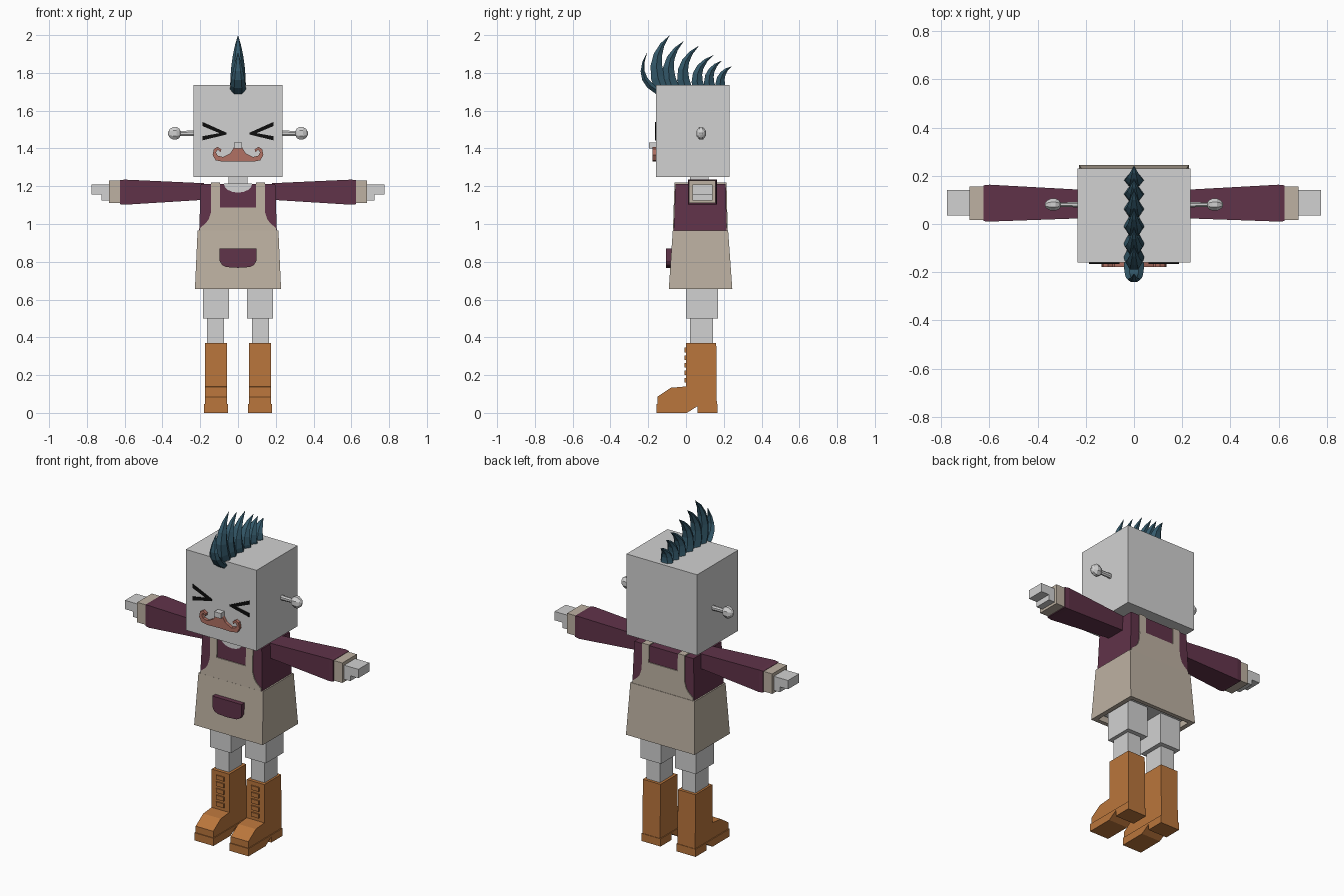
import bpy, bmesh, math
from mathutils import Vector

cube = bpy.data.objects.get("Cube")
if cube:
    bpy.data.objects.remove(cube, do_unlink=True)


def material(name, rgb):
    m = bpy.data.materials.new(name)
    m.use_nodes = True
    m.diffuse_color = (*rgb, 1)
    m.node_tree.nodes["Principled BSDF"].inputs["Base Color"].default_value = (*rgb, 1)
    return m


SKIN = material("pale_grey", (0.64, 0.64, 0.64))
APRON = material("beige", (0.51, 0.44, 0.36))
SHIRT = material("plum", (0.118, 0.033, 0.067))
HAIR = material("dark_teal", (0.034, 0.10, 0.145))
BOOT = material("tan_leather", (0.49, 0.18, 0.045))
TACHE = material("dusty_pink", (0.44, 0.165, 0.125))
BLACK = material("black", (0.004, 0.004, 0.004))


def loft(name, rings, mat, side=1):
    """Skin a list of point rings and cap both ends; side=-1 mirrors in x."""
    bm = bmesh.new()
    loops = [[bm.verts.new((p[0] * side, p[1], p[2])) for p in r] for r in rings]
    n = len(loops[0])
    for a, b in zip(loops, loops[1:]):
        for i in range(n):
            j = (i + 1) % n
            bm.faces.new((a[i], a[j], b[j], b[i]))
    bm.faces.new(loops[0][::-1])
    bm.faces.new(loops[-1])
    bmesh.ops.recalc_face_normals(bm, faces=bm.faces)
    mesh = bpy.data.meshes.new(name)
    bm.to_mesh(mesh)
    bm.free()
    mesh.materials.append(mat)
    ob = bpy.data.objects.new(name, mesh)
    bpy.context.collection.objects.link(ob)
    return ob


def rect_z(x0, x1, y0, y1, z):
    return [(x0, y0, z), (x1, y0, z), (x1, y1, z), (x0, y1, z)]


def rect_x(x, y0, y1, z0, z1):
    return [(x, y0, z0), (x, y1, z0), (x, y1, z1), (x, y0, z1)]


def box(name, x, y, z, mat, side=1):
    return loft(name, [rect_z(*x, *y, z[0]), rect_z(*x, *y, z[1])], mat, side)


def plate(name, outline, y0, y1, mat, side=1, lean=0):
    """Extrude an x-z outline along y; lean shifts it with the slope of the torso."""
    rings = [[(x, y + lean * (1.21 - z), z) for x, z in outline] for y in (y0, y1)]
    return loft(name, rings, mat, side)


def mirrored(half):
    return half + [(-x, z) for x, z in reversed(half) if x > 0]


# Head, neck and nose
box("head", (-0.235, 0.235), (-0.16, 0.23), (1.25, 1.735), SKIN)
box("neck", (-0.05, 0.05), (0.02, 0.12), (1.18, 1.26), SKIN)
box("nose", (-0.022, 0.022), (-0.195, -0.15), (1.4, 1.432), SKIN)

# Moustache with curled ends
tache = [(0, 1.412), (0.02, 1.408), (0.04, 1.375), (0.08, 1.355), (0.108, 1.362),
         (0.117, 1.38), (0.107, 1.393), (0.092, 1.38), (0.088, 1.395), (0.108, 1.408),
         (0.128, 1.397), (0.134, 1.365), (0.118, 1.337), (0.08, 1.33), (0, 1.332)]
plate("moustache", mirrored(tache), -0.178, -0.155, TACHE)

# Squinting eyes and knob ears
for side, word in ((1, "left"), (-1, "right")):
    eye = [(0.06, 1.483), (0.187, 1.54), (0.187, 1.518), (0.098, 1.481),
           (0.187, 1.465), (0.187, 1.443), (0.06, 1.474)]
    plate(word + "_eye", eye, -0.165, -0.158, BLACK, side)

    ear = []
    for x, r in ((0.22, 0.016), (0.305, 0.014), (0.31, 0.026), (0.325, 0.036),
                 (0.345, 0.036), (0.362, 0.024), (0.37, 0.008)):
        ear.append([(x, 0.08 + 0.75 * r * math.cos(a * math.pi / 4 + 0.39),
                     1.48 + r * math.sin(a * math.pi / 4 + 0.39)) for a in range(8)])
    loft(word + "_ear_knob", ear, SKIN, side)


# Mohawk: a row of curved spikes that taper to a point
def spike(name, base, bend, tip, depth):
    b, c, t = (Vector((0, *p)) for p in (base, bend, tip))
    rings = []
    for k in (0, 0.2, 0.4, 0.6, 0.8, 0.99):
        p = b * (1 - k) ** 2 + c * 2 * k * (1 - k) + t * k * k
        tangent = ((c - b) * (1 - k) + (t - c) * k).normalized()
        across = tangent.cross(Vector((1, 0, 0)))
        w, d = 0.042 * (1 - k * k), depth * (1 - k ** 1.6)
        rings.append([p + Vector((w * math.cos(a * math.pi / 3), 0, 0))
                      + across * d * math.sin(a * math.pi / 3) for a in range(6)])
    loft(name, rings, HAIR)


spike("hair_spike_front", (-0.15, 1.705), (-0.275, 1.77), (-0.205, 1.91), 0.022)
row = [(-0.125, -0.085, 2.0), (-0.07, -0.01, 1.97), (0, 0.07, 1.945),
       (0.07, 0.148, 1.895), (0.13, 0.19, 1.865), (0.185, 0.243, 1.835)]
for i, (y, tip_y, tip_z) in enumerate(row):
    lean = 0.08 - 0.012 * i
    spike(f"hair_spike_{i + 1}", (y, 1.71), (y - lean, (1.72 + tip_z) / 2 + 0.02),
          (tip_y, tip_z), 0.046 - 0.003 * i)

# Shirt body with a scooped neckline
loft("shirt", [rect_z(-0.206, 0.206, -0.065, 0.216, 0.95),
               rect_z(-0.197, 0.197, -0.056, 0.21, 1.213)], SHIRT)
scoop = [(0.075 * math.cos(a * math.pi / 8), 1.214 - 0.048 * math.sin(a * math.pi / 8))
         for a in range(9)]
plate("neckline", scoop, -0.06, -0.052, SKIN, lean=-0.035)

# Apron skirt, hollow underneath
skirt = [rect_z(-0.195, 0.195, -0.06, 0.215, 0.71), rect_z(-0.2, 0.2, -0.066, 0.22, 0.656),
         rect_z(-0.228, 0.228, -0.091, 0.245, 0.656), rect_z(-0.214, 0.214, -0.07, 0.223, 0.965)]
loft("apron_skirt", skirt, APRON)
box("hips", (-0.19, 0.19), (-0.055, 0.21), (0.685, 0.8), SKIN)

# Apron bib on the front and back, with shoulder straps
for word, y0, y1, lean, top in (("front", -0.061, -0.053, -0.035, 1.087),
                                ("back", 0.207, 0.215, 0.023, 1.115)):
    bib = [(0, top), (0.14, top), (0.144, 1.06), (0.155, 1.025), (0.17, 1.005),
           (0.2, 0.98), (0.204, 0.96), (0, 0.96)]
    plate("apron_bib_" + word, mirrored(bib), y0, y1, APRON, lean=lean)
    for side, hand in ((1, "left"), (-1, "right")):
        strap = [(0.096, top - 0.01), (0.142, top - 0.01), (0.142, 1.219), (0.096, 1.219)]
        plate(f"{hand}_strap_{word}", strap, y0, y1, APRON, side, lean)

# Pocket with a rounded bottom
pocket = [(0, 0.87), (0.097, 0.87), (0.097, 0.805), (0.085, 0.783), (0.062, 0.772), (0, 0.768)]
plate("pocket", mirrored(pocket), -0.105, -0.07, SHIRT)

# Paired parts: straps, arms, legs, boots
for side, word in ((1, "left"), (-1, "right")):
    box(word + "_strap_top", (0.096, 0.142), (-0.058, 0.212), (1.211, 1.219), APRON, side)

    loft(word + "_sleeve", [rect_x(0.18, 0.025, 0.14, 1.128, 1.216),
                            rect_x(0.6, 0.01, 0.163, 1.102, 1.235),
                            rect_x(0.625, 0.012, 0.16, 1.105, 1.232)], SHIRT, side)
    box(word + "_cuff", (0.615, 0.682), (0.017, 0.155), (1.11, 1.23), APRON, side)
    box(word + "_palm", (0.67, 0.722), (0.035, 0.14), (1.125, 1.21), SKIN, side)
    box(word + "_fingers", (0.722, 0.776), (0.035, 0.14), (1.157, 1.21), SKIN, side)

    box(word + "_thigh", (0.047, 0.185), (0.0, 0.17), (0.5, 0.7), SKIN, side)
    box(word + "_shin", (0.073, 0.163), (0.02, 0.143), (0.35, 0.51), SKIN, side)

    # Boot upper, sole with raised arch, and lace bars
    upper = [(0.16, 0.37), (0.163, 0.04), (-0.152, 0.04), (-0.152, 0.085),
             (-0.08, 0.133), (0, 0.14), (0, 0.37)]
    loft(word + "_boot", [[(x, y, z) for y, z in upper] for x in (0.058, 0.175)], BOOT, side)
    sole = [(-0.157, 0), (0.005, 0), (0.06, 0.035), (0.06, 0), (0.166, 0),
            (0.166, 0.046), (-0.157, 0.046)]
    loft(word + "_sole", [[(x, y, z) for y, z in sole] for x in (0.053, 0.18)], BOOT, side)
    for i in range(5):
        z = 0.16 + 0.04 * i
        box(f"{word}_lace_{i + 1}", (0.09, 0.142), (-0.007, 0.005), (z, z + 0.025), BOOT, side)
